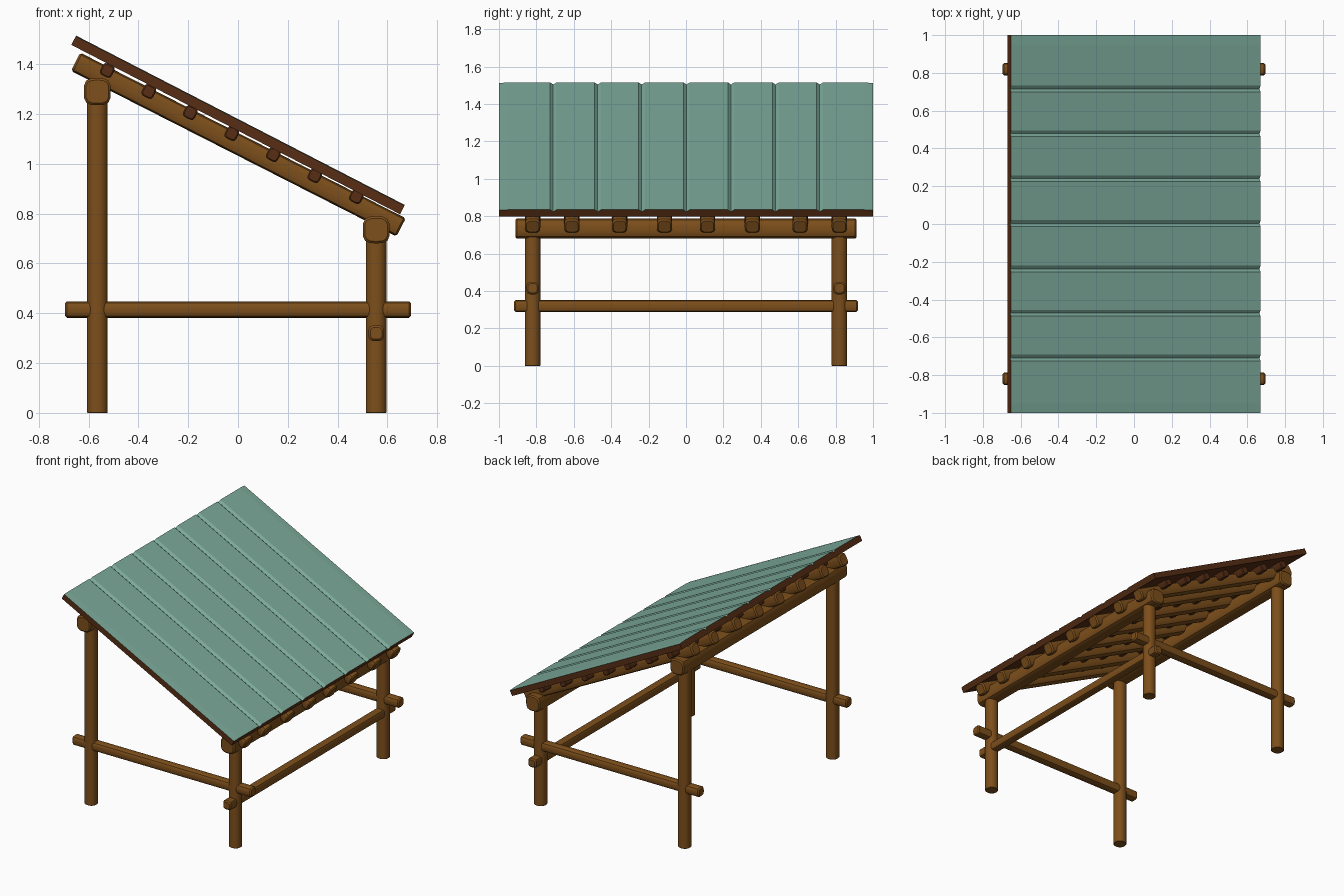
import bpy, bmesh
from math import sin, cos, pi, atan2
from mathutils import Vector as V

if "Cube" in bpy.data.objects:
    bpy.data.objects.remove(bpy.data.objects["Cube"])


def material(name, color):
    m = bpy.data.materials.new(name)
    m.diffuse_color = (*color, 1)
    m.use_nodes = True
    m.node_tree.nodes["Principled BSDF"].inputs["Base Color"].default_value = m.diffuse_color
    return m


WOOD = material("wood", (0.205, 0.078, 0.011))
DARK = material("dark_wood", (0.095, 0.027, 0.007))
GREEN = material("green_panel", (0.2, 0.4, 0.32))

SLOPE = atan2(0.68, 1.32)
U = V((cos(SLOPE), 0, -sin(SLOPE)))   # down the roof
N = V((sin(SLOPE), 0, cos(SLOPE)))    # out of the roof


def finish(name, bm, mats, smooth=True):
    bmesh.ops.recalc_face_normals(bm, faces=bm.faces)
    me = bpy.data.meshes.new(name)
    bm.to_mesh(me)
    bm.free()
    for m in mats:
        me.materials.append(m)
    ob = bpy.data.objects.new(name, me)
    bpy.context.collection.objects.link(ob)
    if smooth:
        bpy.context.view_layer.objects.active = ob
        ob.select_set(True)
        bpy.ops.object.shade_smooth_by_angle(angle=0.6)
        ob.select_set(False)
    return ob


def log(name, p0, p1, r, up, power=4, mat=WOOD, bevel=0.008, seg=20):
    """Rounded-square log from p0 to p1 with softened ends."""
    p0, p1 = V(p0), V(p1)
    d = (p1 - p0).normalized()
    side = d.cross(up).normalized()
    bm = bmesh.new()
    rings = []
    for p, s in ((p0, r - bevel), (p0 + d * bevel, r), (p1 - d * bevel, r), (p1, r - bevel)):
        ring = []
        for i in range(seg):
            a = 2 * pi * (i + 0.5) / seg
            c, t = cos(a), sin(a)
            k = s / (abs(c) ** power + abs(t) ** power) ** (1 / power)
            ring.append(bm.verts.new(p + side * c * k + V(up) * t * k))
        rings.append(ring)
    for a, b in zip(rings, rings[1:]):
        for i in range(seg):
            j = (i + 1) % seg
            bm.faces.new((a[i], a[j], b[j], b[i]))
    bm.faces.new(rings[0])
    bm.faces.new(rings[-1])
    return finish(name, bm, [mat])


X, Y, Z = V((1, 0, 0)), V((0, 1, 0)), V((0, 0, 1))

# posts and eave beams
for name, x, z in (("tall", -0.565, 1.29), ("short", 0.555, 0.735)):
    for side, y in (("front", -0.82), ("back", 0.82)):
        log(f"{name}_post_{side}", (x, y, 0), (x, y, z), 0.042, Y, power=2.2, bevel=0.002)
    log(f"{name}_beam", (x, -0.912, z), (x, 0.912, z), 0.054, Z, power=3.5)

# low rails
for side, y in (("front", -0.82), ("back", 0.82)):
    log(f"side_rail_{side}", (-0.695, y, 0.415), (0.695, y, 0.415), 0.033, Z, power=3.2)
log("low_side_rail", (0.555, -0.92, 0.32), (0.555, 0.92, 0.32), 0.031, Z)

# rafters
for i, y in enumerate((-0.82, -0.61, -0.355, -0.115, 0.115, 0.355, 0.61, 0.82)):
    log(f"rafter_{i}", (-0.652, y, 1.41), (0.655, y, 0.745), 0.041, N)

# purlins set into the rafters
for i in range(7):
    c = V((-0.525 + i * 0.1667, 0, 1.375 - i * 0.0845))
    log(f"purlin_{i}", c - Y * 0.93, c + Y * 0.93, 0.026, N, mat=DARK, bevel=0.005)

# roof: grooved green top on a dark board
LENGTH, THICK = 1.485, 0.042
profile = [(-1, -0.003), (-0.95, 0)]
for s in (-0.71, -0.472, -0.237, 0.002, 0.24, 0.478, 0.715):
    profile += [(s - 0.016, 0), (s, -0.012), (s + 0.018, 0)]
profile += [(0.95, 0), (1, -0.003)]
centre = V((0.01, 0, 1.175))
bm = bmesh.new()


def pt(u, y, n):
    return bm.verts.new(centre + U * u + Y * y + N * n)


ends = [([pt(u, y, n) for y, n in profile], [pt(u, y, -THICK) for y, n in profile])
        for u in (-LENGTH / 2, LENGTH / 2)]
(t0, b0), (t1, b1) = ends
for i in range(len(profile) - 1):
    top = bm.faces.new((t0[i], t0[i + 1], t1[i + 1], t1[i]))
    top.material_index = 1
    bm.faces.new((b0[i], b1[i], b1[i + 1], b0[i + 1]))
    bm.faces.new((t0[i], b0[i], b0[i + 1], t0[i + 1]))
    bm.faces.new((t1[i], t1[i + 1], b1[i + 1], b1[i]))
for i in (0, -1):
    bm.faces.new((t0[i], t1[i], b1[i], b0[i]))
finish("roof", bm, [DARK, GREEN], smooth=False)
